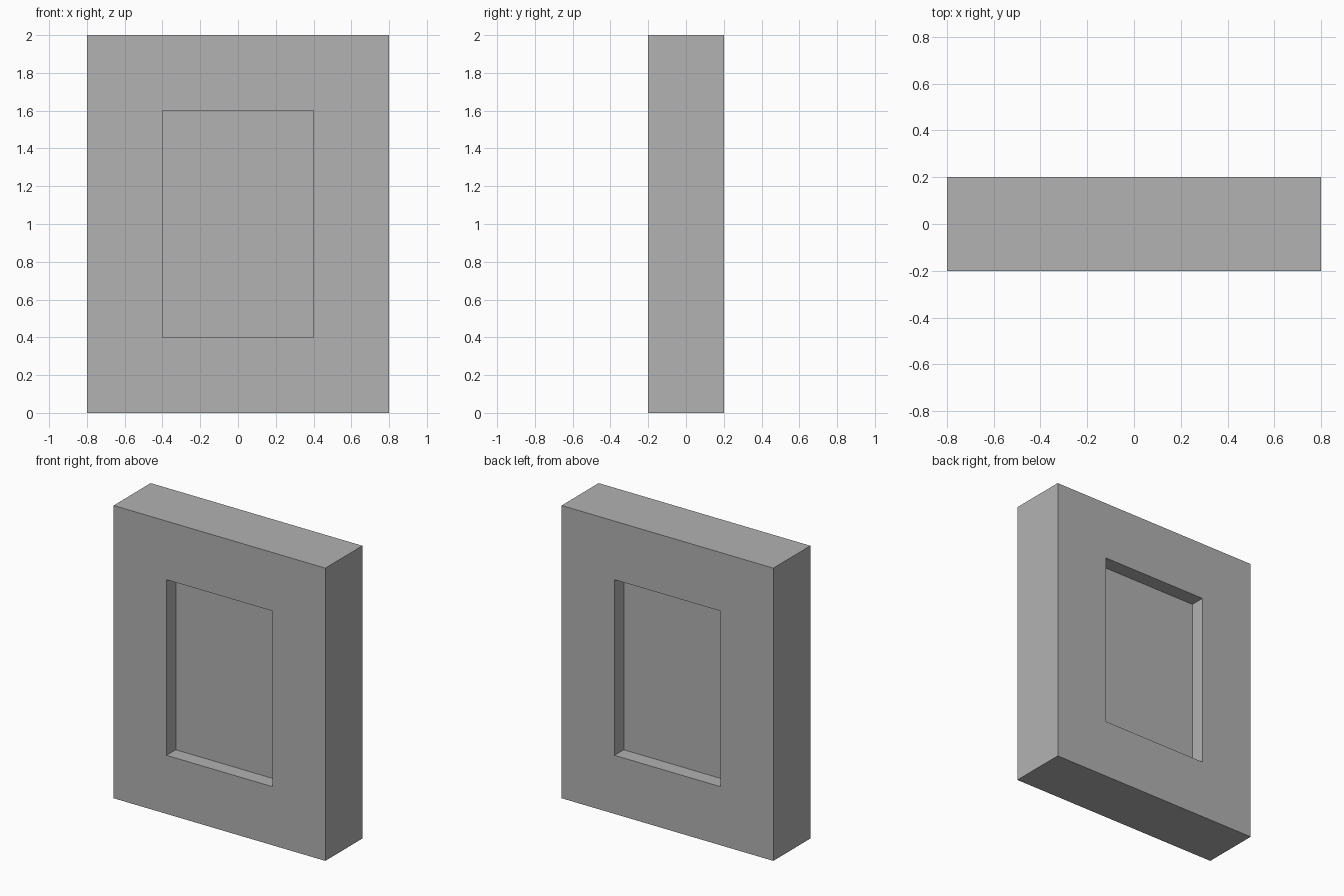
import bpy
import bmesh
from mathutils import Matrix, Vector

cube = bpy.data.objects.get("Cube")
if cube:
    bpy.data.objects.remove(cube, do_unlink=True)

WIDTH, DEPTH, HEIGHT = 1.6, 0.4, 2.0
BORDER, RECESS = 0.4, 0.1

# Plain grey material
grey = bpy.data.materials.new("mid_grey")
colour = (0.447, 0.447, 0.447, 1)
grey.diffuse_color = colour
grey.use_nodes = True
grey.node_tree.nodes["Principled BSDF"].inputs["Base Color"].default_value = colour

# Upright slab standing on the ground
bm = bmesh.new()
bmesh.ops.create_cube(
    bm, size=1,
    matrix=Matrix.Translation((0, 0, HEIGHT / 2)) @ Matrix.Diagonal((WIDTH, DEPTH, HEIGHT, 1)))
bm.normal_update()

# Square-sided recess in the front and the back
for side in (-1, 1):
    outward = Vector((0, side, 0))
    panel = next(f for f in bm.faces if f.normal.dot(outward) > 0.9)
    bmesh.ops.inset_region(bm, faces=[panel], thickness=BORDER, use_even_offset=True)
    floor = bmesh.ops.extrude_discrete_faces(bm, faces=[panel])["faces"][0]
    bmesh.ops.translate(bm, verts=floor.verts, vec=-outward * RECESS)
    bm.normal_update()

mesh = bpy.data.meshes.new("recessed_panel")
bm.to_mesh(mesh)
bm.free()
mesh.materials.append(grey)
slab = bpy.data.objects.new("recessed_panel", mesh)
bpy.context.collection.objects.link(slab)
